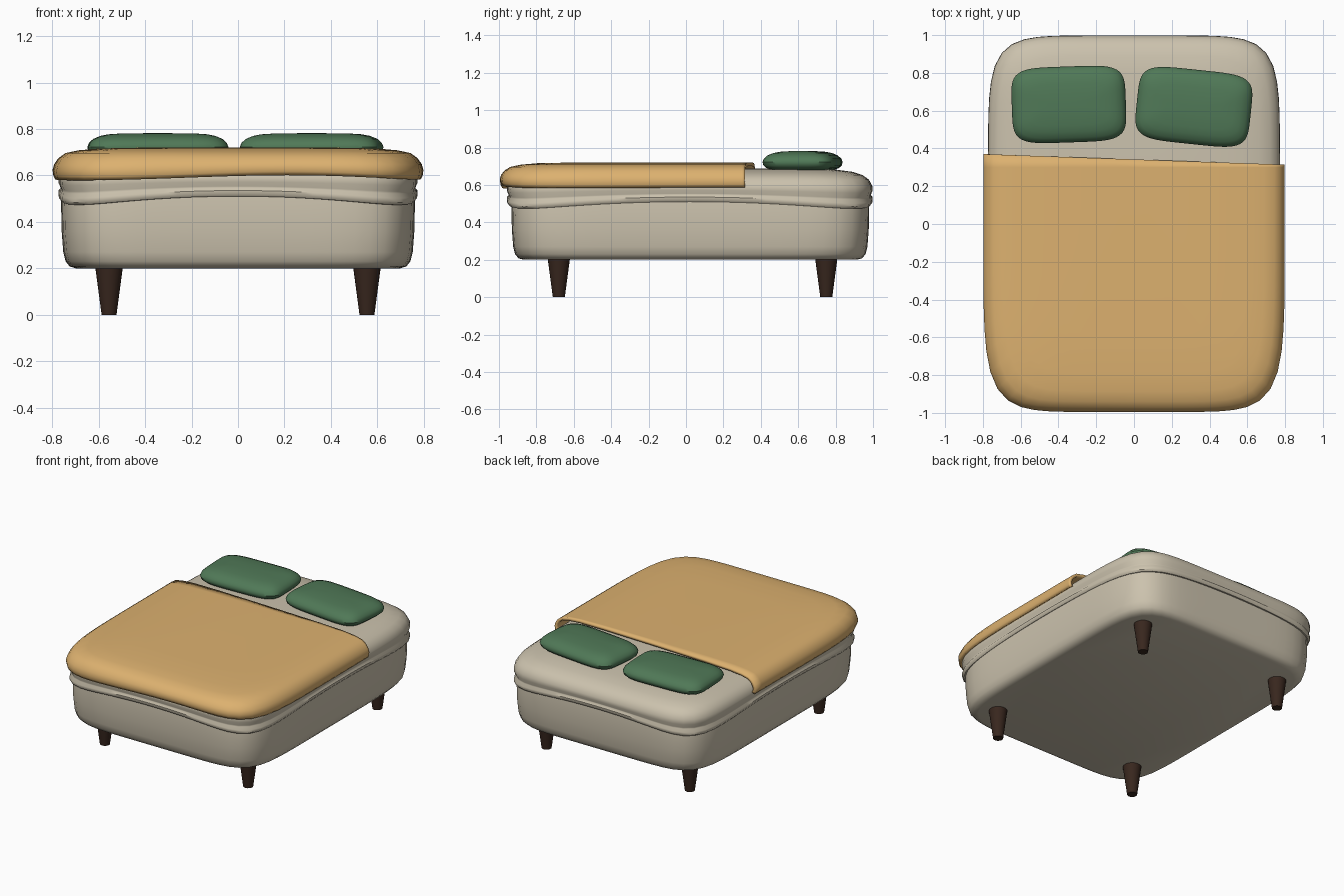
import bpy, bmesh, math

if "Cube" in bpy.data.objects:
    bpy.data.objects.remove(bpy.data.objects["Cube"])

SEG = 96


def material(name, rgb):
    m = bpy.data.materials.new(name)
    m.diffuse_color = (*rgb, 1)
    m.use_nodes = True
    m.node_tree.nodes["Principled BSDF"].inputs["Base Color"].default_value = m.diffuse_color
    return m


CREAM = material("cream fabric", (0.60, 0.54, 0.42))
OCHRE = material("ochre fabric", (0.72, 0.44, 0.16))
GREEN = material("green fabric", (0.08, 0.19, 0.095))
WOOD = material("dark wood", (0.04, 0.02, 0.013))


def finish(bm, name, mat):
    mesh = bpy.data.meshes.new(name)
    bm.to_mesh(mesh)
    bm.free()
    mesh.materials.append(mat)
    ob = bpy.data.objects.new(name, mesh)
    bpy.context.collection.objects.link(ob)
    bpy.ops.object.select_all(action='DESELECT')
    ob.select_set(True)
    bpy.context.view_layer.objects.active = ob
    bpy.ops.object.shade_smooth_by_angle(angle=math.radians(40))
    return ob


def cushion(top, rings, hx, hy, cy=0, n=7, wave=lambda u, v: 0, cap=True):
    """Soft rounded-rectangle stack; rings are (inset, z, wave weight), top to bottom."""
    bm = bmesh.new()
    pole = bm.verts.new((0, cy, top))
    prev = None
    for inset, z, w in rings:
        loop = []
        for i in range(SEG):
            c, s = math.cos(2 * math.pi * i / SEG), math.sin(2 * math.pi * i / SEG)
            r = (abs(c) ** n + abs(s) ** n) ** (-1 / n)
            u, v = c * r, s * r
            loop.append(bm.verts.new((u * (hx - inset), cy + v * (hy - inset), z + w * wave(u, v))))
        for i in range(SEG):
            j = (i + 1) % SEG
            if prev:
                bm.faces.new((prev[i], loop[i], loop[j], prev[j]))
            else:
                bm.faces.new((pole, loop[i], loop[j]))
        prev = loop
    if cap:
        bm.faces.new(prev[::-1])
    return bm


# Upholstered base
finish(cushion(0.57, [(0.05, 0.57, 0), (0.01, 0.56, 0), (0, 0.5, 0), (0.003, 0.36, 0), (0.01, 0.27, 0),
                      (0.02, 0.23, 0), (0.038, 0.208, 0), (0.065, 0.2, 0)],
               0.762, 0.957, 0.023), "bed_base", CREAM)

# Mattress with a drooping rolled hem
finish(cushion(0.69, [(0.35, 0.688, 0), (0.2, 0.682, 0), (0.11, 0.67, 0), (0.055, 0.652, 0), (0.022, 0.628, 0),
                      (0.004, 0.595, 0.1), (0.002, 0.572, 0.4), (0.012, 0.553, 0.6), (0.012, 0.547, 0.7),
                      (0.002, 0.535, 0.9), (0.003, 0.52, 1), (0.011, 0.51, 1), (0.022, 0.51, 1),
                      (0.035, 0.53, 1)],
               0.775, 0.98, 0.02, wave=lambda u, v: -0.055 * (u * v) ** 2), "mattress", CREAM)


# Blanket: rounded sheet cut off below the pillows
def sag(u, v):
    return 0.008 * math.sin(3 * u + 1.5 * v + 2) - 0.012 * (u * v) ** 2


bm = cushion(0.721, [(0.4, 0.72, 0), (0.2, 0.716, 0), (0.11, 0.708, 0), (0.055, 0.696, 0), (0.025, 0.676, 0.2),
                     (0.007, 0.652, 0.5), (0, 0.63, 0.8), (0.003, 0.61, 1), (0.01, 0.594, 1)],
             0.798, 1.295, 0.3, wave=sag, cap=False)
bmesh.ops.bisect_plane(bm, geom=bm.verts[:] + bm.edges[:] + bm.faces[:], plane_co=(0, 0.342, 0),
                       plane_no=(0.035, 1, 0), clear_outer=True)
blanket = finish(bm, "blanket", OCHRE)
thick = blanket.modifiers.new("thickness", 'SOLIDIFY')
thick.thickness = 0.02
thick.offset = -1

# Two pillows
for side, x, y, turn, hx, hy in (("left", -0.345, 0.633, 2, 0.302, 0.201),
                                 ("right", 0.317, 0.62, -6, 0.303, 0.197)):
    ob = finish(cushion(0.782, [(0.15, 0.781, 0), (0.09, 0.777, 0), (0.055, 0.77, 0), (0.025, 0.757, 0),
                                (0.007, 0.74, 0), (0, 0.722, 0), (0.005, 0.704, 0), (0.02, 0.69, 0),
                                (0.05, 0.68, 0)], hx, hy, n=4.8), side + "_pillow", GREEN)
    ob.location = (x, y, 0)
    ob.rotation_euler.z = math.radians(turn)

# Tapered legs
for depth, y in (("front", -0.68), ("back", 0.75)):
    for side, x in (("left", -0.555), ("right", 0.555)):
        bm = bmesh.new()
        bmesh.ops.create_cone(bm, cap_ends=True, segments=24, radius1=0.032, radius2=0.06, depth=0.21)
        finish(bm, f"{depth}_{side}_leg", WOOD).location = (x, y, 0.105)
